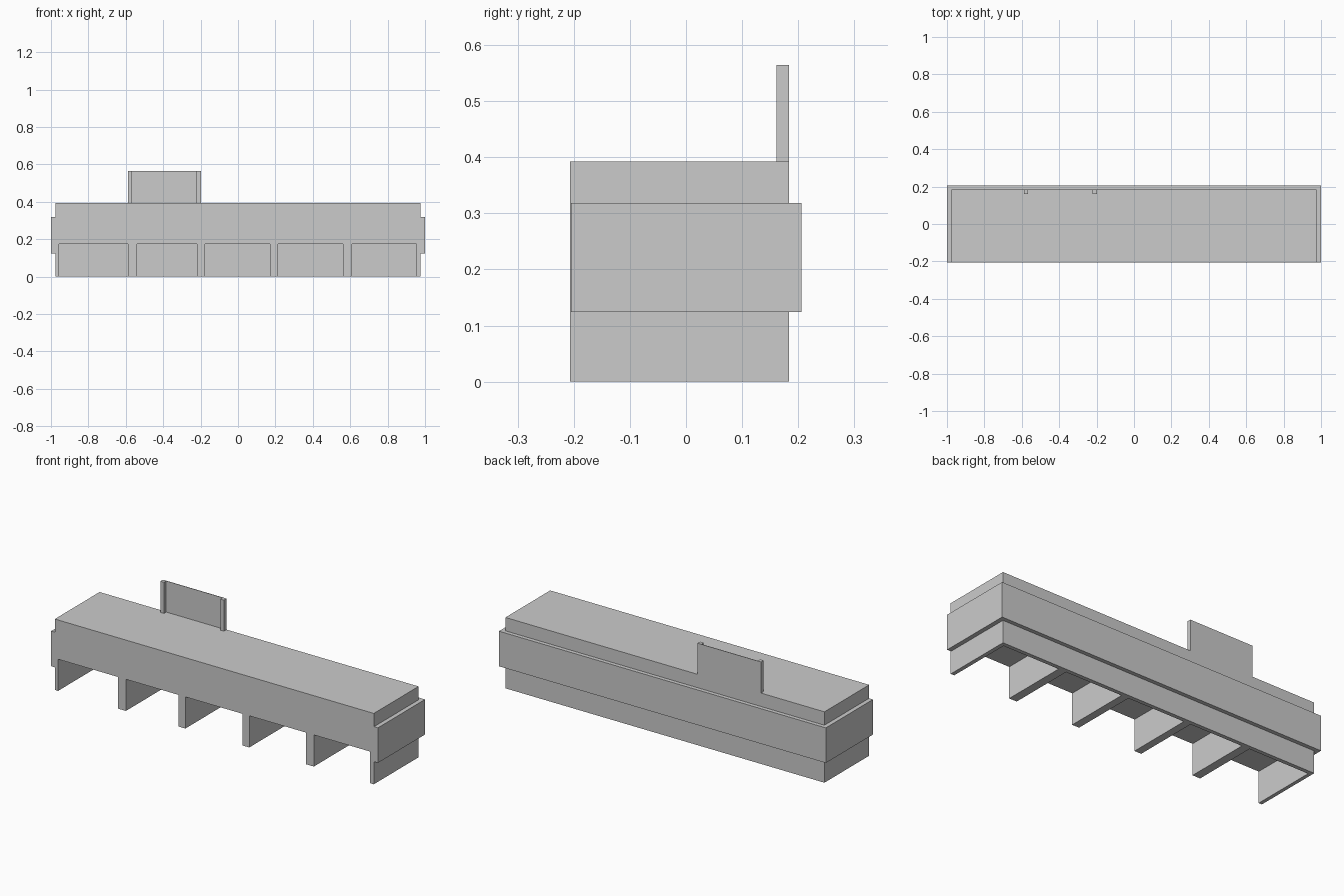
import bpy
import bmesh

if "Cube" in bpy.data.objects:
    bpy.data.objects.remove(bpy.data.objects["Cube"])

FRONT, BACK = -0.207, 0.184      # body depth limits
HALF, TOP = 0.976, 0.392         # body half width and height


def finish(bm, name):
    bmesh.ops.recalc_face_normals(bm, faces=bm.faces)
    mesh = bpy.data.meshes.new(name)
    bm.to_mesh(mesh)
    bm.free()
    obj = bpy.data.objects.new(name, mesh)
    bpy.context.collection.objects.link(obj)
    return obj


def prism(name, outline, z0, z1):
    """Extrude an (x, y) outline from z0 to z1."""
    bm = bmesh.new()
    face = bm.faces.new([bm.verts.new((x, y, z0)) for x, y in outline])
    ext = bmesh.ops.extrude_face_region(bm, geom=[face])
    verts = [v for v in ext["geom"] if isinstance(v, bmesh.types.BMVert)]
    bmesh.ops.translate(bm, verts=verts, vec=(0, 0, z1 - z0))
    return finish(bm, name)


def box(name, x0, x1, y0, y1, z0, z1):
    return prism(name, [(x0, y0), (x1, y0), (x1, y1), (x0, y1)], z0, z1)


# Main body with five bays open to the front and underneath
body = box("main_body", -HALF, HALF, FRONT, BACK, 0, TOP)
bays = [(-0.956, -0.588), (-0.541, -0.219), (-0.177, 0.171),
        (0.214, 0.562), (0.609, 0.954)]
for x0, x1 in bays:
    cutter = box("bay_cutter", x0, x1, FRONT - 0.1, BACK - 0.022, -0.1, 0.175)
    cutter.hide_render = True
    mod = body.modifiers.new("bay", 'BOOLEAN')
    mod.operation = 'DIFFERENCE'
    mod.solver = 'EXACT'
    mod.object = cutter
    bpy.context.view_layer.objects.active = body
    bpy.ops.object.modifier_apply(modifier=mod.name)
    bpy.data.objects.remove(cutter)

# Raised band around the ends and back
inner = HALF - 0.004
prism("wrap_band", [(-1, -0.205), (-inner, -0.205), (-inner, BACK - 0.004),
                    (inner, BACK - 0.004), (inner, -0.205), (1, -0.205),
                    (1, 0.206), (-1, 0.206)], 0.124, 0.318)

# Rooftop sign: two posts with a thin panel flush at the back
for side, x in (("left", -0.588), ("right", -0.221)):
    box(f"sign_post_{side}", x, x + 0.022, 0.161, BACK, TOP, 0.564)
box("sign_panel", -0.566, -0.221, BACK - 0.003, BACK, TOP, 0.564)
